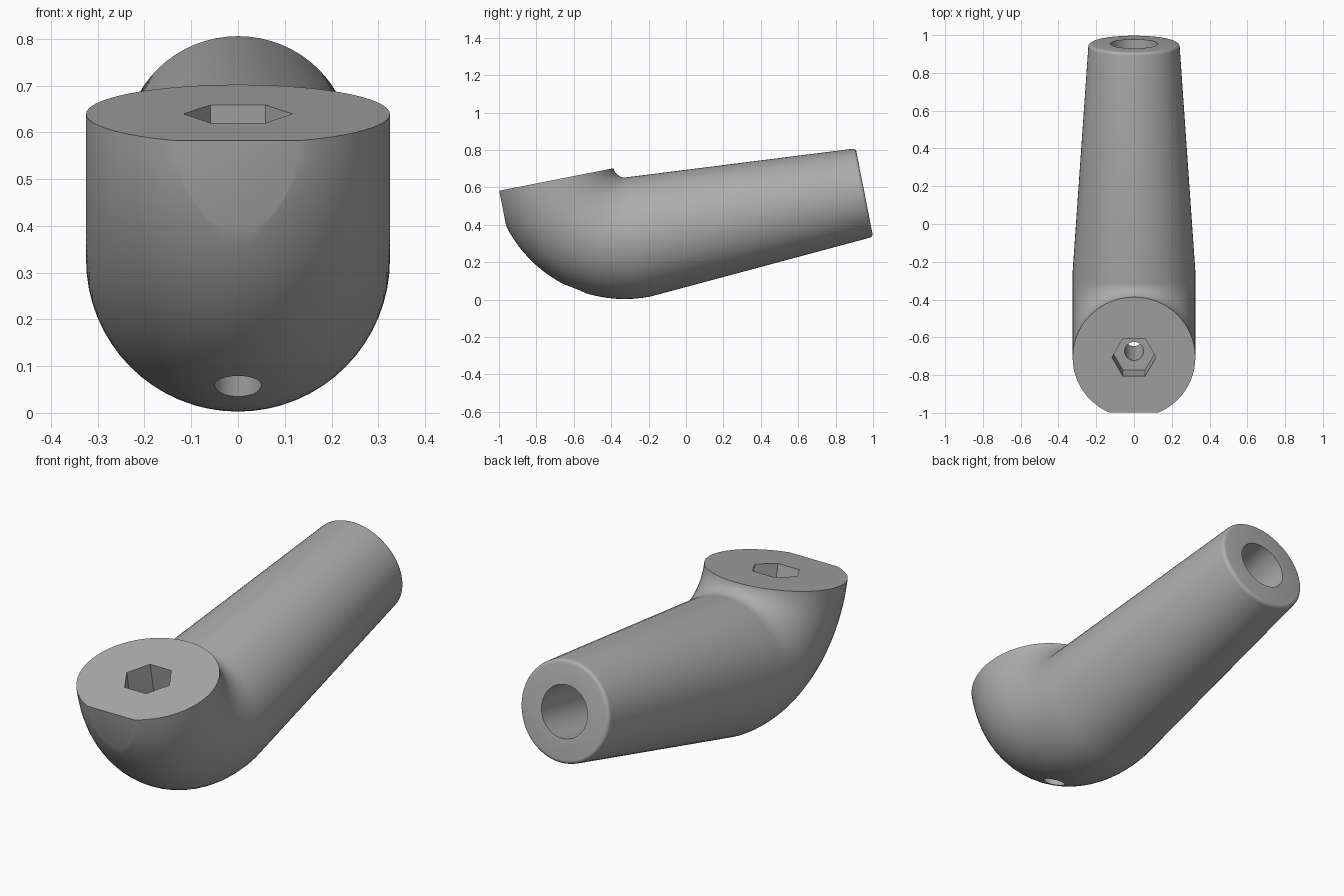
import bpy, bmesh, math
from mathutils import Matrix, Vector

if "Cube" in bpy.data.objects:
    bpy.data.objects.remove(bpy.data.objects["Cube"])

TILT = math.radians(11.1)
R, TUBE, TIP, LENGTH = 0.386, 0.325, 0.242, 1.23   # bend, base and tip radii, handle length
SIDES = 64
# Local frame: x across, y along handle, z along head axis
FRAME = Matrix.Translation((0, -0.253, 0.335)) @ Matrix.Rotation(TILT, 4, 'X')

grey = bpy.data.materials.new("mid_grey")
grey.diffuse_color = (0.42, 0.42, 0.42, 1)
grey.use_nodes = True
grey.node_tree.nodes["Principled BSDF"].inputs["Base Color"].default_value = grey.diffuse_color


def finish(name, bm):
    bmesh.ops.recalc_face_normals(bm, faces=bm.faces)
    bm.transform(FRAME)
    me = bpy.data.meshes.new(name)
    bm.to_mesh(me)
    bm.free()
    me.materials.append(grey)
    ob = bpy.data.objects.new(name, me)
    bpy.context.collection.objects.link(ob)
    return ob


def prism(name, sides, radius, depth, matrix):
    bm = bmesh.new()
    bmesh.ops.create_cone(bm, cap_ends=True, segments=sides, radius1=radius,
                          radius2=radius, depth=depth, matrix=matrix)
    return finish(name, bm)


# Body: elbow head swept through 90 degrees, then the tapered handle
rings = []          # centre y, centre z, radius, in-plane normal y, z
for i in range(24, -1, -1):
    t = math.pi / 2 * i / 24
    rings.append((-R * math.sin(t), R - R * math.cos(t), TUBE, math.sin(t), math.cos(t)))
F = 0.018           # rounded tip rim
rings.append((LENGTH - F, 0, TIP, 0, 1))
for i in range(1, 5):
    a = math.pi / 2 * i / 4
    rings.append((LENGTH - F + F * math.sin(a), 0, TIP - F + F * math.cos(a), 0, 1))

bm = bmesh.new()
loops = []
for cy, cz, r, ny, nz in rings:
    loop = []
    for k in range(SIDES):
        a = 2 * math.pi * k / SIDES
        s = r * math.sin(a)
        loop.append(bm.verts.new((r * math.cos(a), cy + s * ny, cz + s * nz)))
    loops.append(loop)
for p, q in zip(loops, loops[1:]):
    for k in range(SIDES):
        n = (k + 1) % SIDES
        bm.faces.new((p[k], p[n], q[n], q[k]))
bm.faces.new(loops[0])
bm.faces.new(loops[-1])
body = finish("angled_handle", bm)

# Cutters: hex nut pocket, bolt hole, handle bore, flat on the head front
along = Matrix.Rotation(math.pi / 2, 4, 'X')
cutters = [
    prism("hex_pocket_cutter", 6, 0.117, 0.34,
          Matrix.Translation((0, -R, R)) @ Matrix.Rotation(math.pi / 2, 4, 'Z')),
    prism("bolt_hole_cutter", 32, 0.05, 2.0, Matrix.Translation((0, -R, 0))),
    prism("bore_cutter", 40, 0.125, 1.6, Matrix.Translation((0, LENGTH, 0)) @ along),
]
# Keep the hex points on the x axis
hexc = cutters[0]
inv = FRAME.inverted()
if max(abs(v.co.x) for v in hexc.data.vertices) < 0.11:
    turn = (FRAME @ Matrix.Translation((0, -R, R)) @ Matrix.Rotation(math.pi / 6, 4, 'Z')
            @ Matrix.Translation((0, R, -R)) @ inv)
    hexc.data.transform(turn)

bm = bmesh.new()
bmesh.ops.create_cube(bm, size=1, matrix=Matrix.Translation((0, -0.684 - 0.5, 0.2))
                      @ Matrix.Diagonal((2, 1, 2, 1)))
cutters.append(finish("front_flat_cutter", bm))

for c in cutters:
    m = body.modifiers.new(c.name, 'BOOLEAN')
    m.operation = 'DIFFERENCE'
    m.solver = 'EXACT'
    m.object = c
    c.hide_render = True

bpy.context.view_layer.update()
dg = bpy.context.evaluated_depsgraph_get()
result = bpy.data.meshes.new_from_object(body.evaluated_get(dg))
body.modifiers.clear()
body.data = result
result.materials.clear()
result.materials.append(grey)
for p in result.polygons:
    p.material_index = 0
for c in cutters:
    bpy.data.objects.remove(c)

bpy.ops.object.select_all(action='DESELECT')
body.select_set(True)
bpy.context.view_layer.objects.active = body
bpy.ops.object.shade_smooth_by_angle(angle=math.radians(30))
